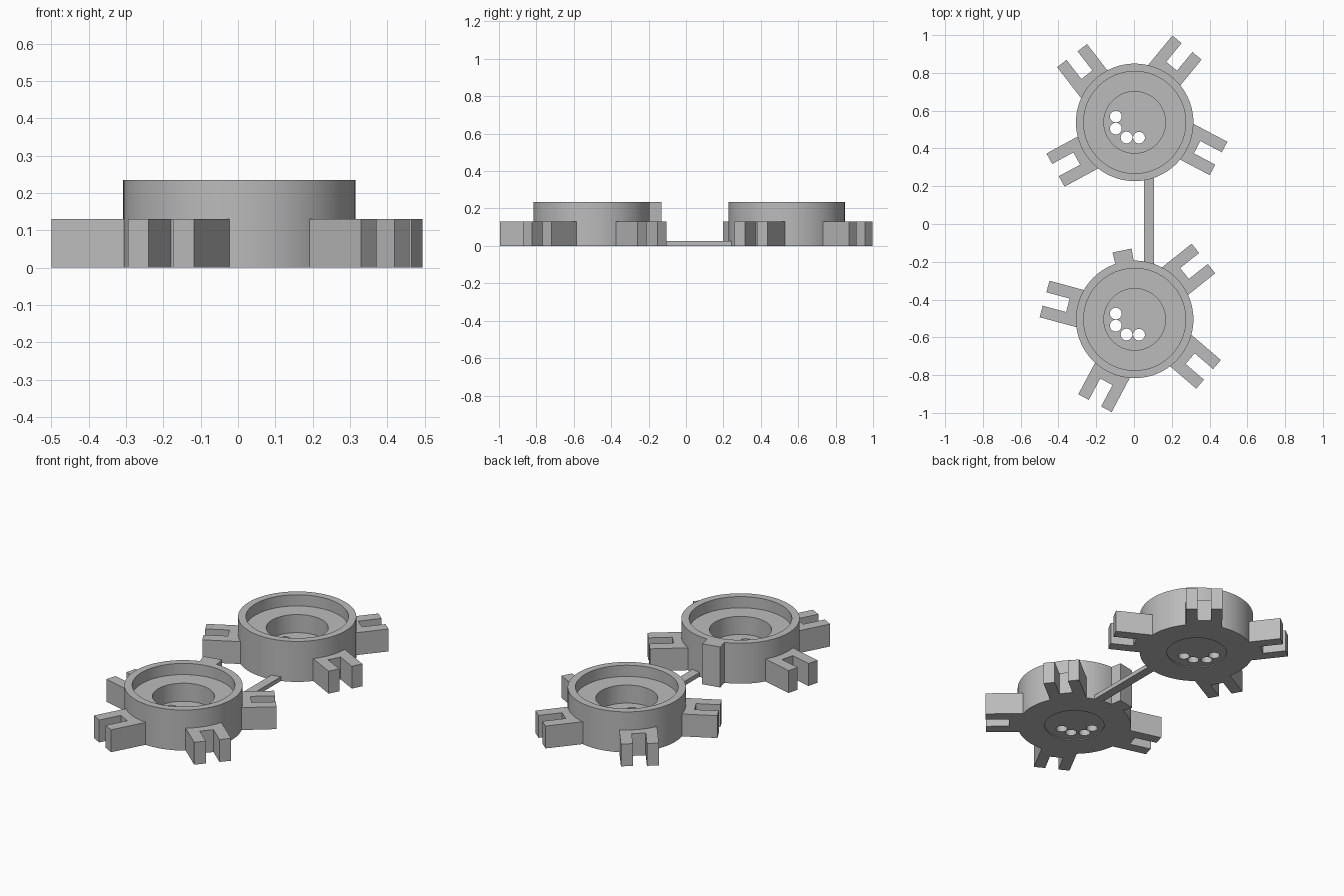
import bpy, bmesh, math
from mathutils import Vector

cube = bpy.data.objects.get("Cube")
if cube:
    bpy.data.objects.remove(cube, do_unlink=True)

grey = bpy.data.materials.new("plain_grey")
grey.use_nodes = True
colour = (0.5, 0.5, 0.5, 1)
grey.diffuse_color = colour
grey.node_tree.nodes["Principled BSDF"].inputs["Base Color"].default_value = colour

CUP_X = 0.0035
HEIGHT, LUG_HEIGHT = 0.235, 0.13


def make_object(name, bm):
    bmesh.ops.recalc_face_normals(bm, faces=bm.faces)
    mesh = bpy.data.meshes.new(name)
    bm.to_mesh(mesh)
    bm.free()
    mesh.materials.append(grey)
    obj = bpy.data.objects.new(name, mesh)
    bpy.context.collection.objects.link(obj)
    return obj


def prism(name, outline, height):
    """Extrude a flat outline up from the ground."""
    bm = bmesh.new()
    face = bm.faces.new([bm.verts.new((p[0], p[1], 0)) for p in outline])
    top = bmesh.ops.extrude_face_region(bm, geom=[face])["geom"]
    verts = [v for v in top if isinstance(v, bmesh.types.BMVert)]
    bmesh.ops.translate(bm, verts=verts, vec=(0, 0, height))
    return make_object(name, bm)


def cup(name, y):
    """Stepped round housing with four wire holes in its floor."""
    profile = [(0, 0.006), (0.163, 0.006), (0.163, 0), (0.311, 0), (0.311, HEIGHT),
               (0.27, HEIGHT), (0.27, 0.17), (0.163, 0.17), (0.163, 0.065), (0, 0.065)]
    bm = bmesh.new()
    verts = [bm.verts.new((r, 0, z)) for r, z in profile]
    edges = [bm.edges.new(pair) for pair in zip(verts, verts[1:])]
    bmesh.ops.spin(bm, geom=verts + edges, cent=(0, 0, 0), axis=(0, 0, 1),
                   angle=math.tau, steps=96)
    bmesh.ops.remove_doubles(bm, verts=bm.verts, dist=0.0001)
    obj = make_object(name, bm)
    obj.location = (CUP_X, y, 0)

    # Wire holes
    for x, hy in [(-0.1, 0.031), (-0.1, -0.033), (-0.043, -0.08), (0.023, -0.081)]:
        bpy.ops.mesh.primitive_cylinder_add(vertices=32, radius=0.031, depth=0.3,
                                            location=(CUP_X + x, y + hy, 0))
        cutter = bpy.context.object
        cutter.hide_render = True
        hole = obj.modifiers.new("wire_hole", 'BOOLEAN')
        hole.operation, hole.solver, hole.object = 'DIFFERENCE', 'EXACT', cutter
        bpy.ops.object.select_all(action='DESELECT')
        obj.select_set(True)
        bpy.context.view_layer.objects.active = obj
        bpy.ops.object.modifier_apply(modifier=hole.name)
        bpy.data.objects.remove(cutter, do_unlink=True)
    bpy.ops.object.shade_smooth_by_angle(angle=math.radians(30))


def forked_lug(name, a, b, cup_y):
    """U-shaped lug whose open end runs between the tip corners a and b."""
    a, b = Vector(a), Vector(b)
    mid, side = (a + b) / 2, (b - a).normalized()
    inward = Vector((-side.y, side.x))
    if inward.dot(Vector((CUP_X, cup_y)) - mid) < 0:
        inward.negate()
    half, slot = 0.1, 0.037
    outline = [(-half, 0), (-slot, 0), (-slot, 0.128), (slot, 0.128), (slot, 0),
               (half, 0), (half, 0.215), (-half, 0.215)]
    prism(name, [mid + side * s + inward * d for s, d in outline], LUG_HEIGHT)


# Two round housings and their lugs
BACK_Y, FRONT_Y = 0.538, -0.505
cup("back_cup", BACK_Y)
cup("front_cup", FRONT_Y)

back_lugs = [((0.204, 0.997), (0.357, 0.871)), ((-0.246, 0.955), (-0.41, 0.828)),
             ((-0.463, 0.373), (-0.368, 0.198)), ((0.495, 0.437), (0.4, 0.257))]
front_lugs = [((0.304, -0.103), (0.431, -0.262)), ((0.458, -0.722), (0.331, -0.87)),
              ((-0.294, -0.902), (-0.119, -0.995)), ((-0.447, -0.299), (-0.5, -0.495))]
for label, lugs, y in [("back", back_lugs, BACK_Y), ("front", front_lugs, FRONT_Y)]:
    for i, (a, b) in enumerate(lugs, 1):
        forked_lug(f"{label}_lug_{i}", a, b, y)

# Full-height stub on the front housing
prism("front_stub", [(-0.114, -0.151), (-0.013, -0.13), (0.0, -0.205), (-0.095, -0.225)], HEIGHT)

# Thin bar joining the housings
prism("joining_bar", [(0.052, -0.215), (0.105, -0.215), (0.105, 0.255), (0.052, 0.255)], 0.025)
